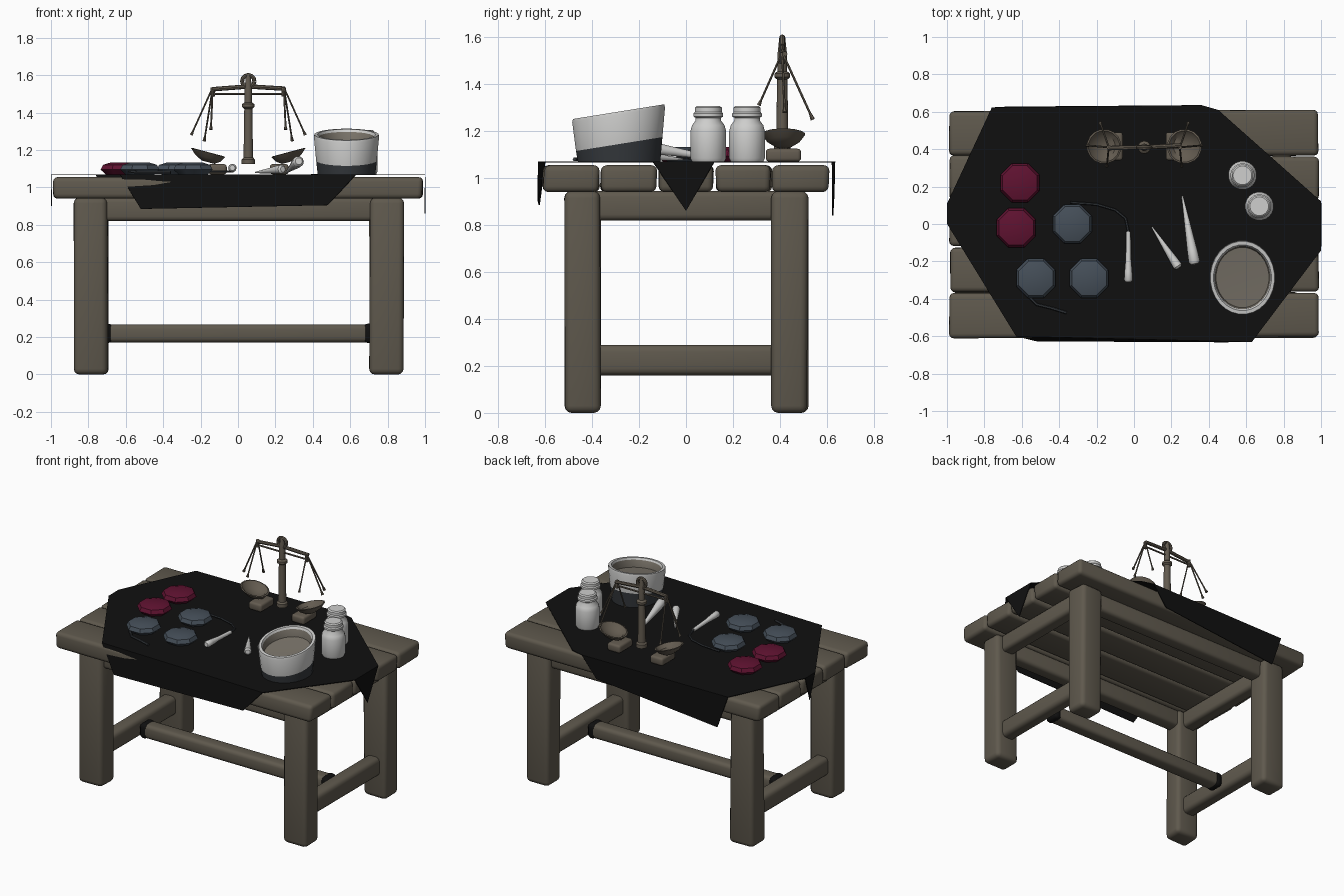
import bpy, bmesh, math, random
from mathutils import Vector

if "Cube" in bpy.data.objects:
    bpy.data.objects.remove(bpy.data.objects["Cube"])
random.seed(4)


def mat(name, r, g, b):
    m = bpy.data.materials.new(name)
    m.diffuse_color = (r, g, b, 1)
    m.use_nodes = True
    m.node_tree.nodes["Principled BSDF"].inputs["Base Color"].default_value = m.diffuse_color
    return m


WOOD = mat("weathered wood", 0.115, 0.1, 0.075)
BRASS = mat("tarnished metal", 0.125, 0.105, 0.08)
CLOTH = mat("black cloth", 0.005, 0.005, 0.005)
WHITE = mat("white ceramic", 0.62, 0.62, 0.61)
GLAZE = mat("dark glaze", 0.035, 0.04, 0.046)
PASTE = mat("bowl contents", 0.19, 0.17, 0.14)
RED = mat("crimson dye", 0.115, 0.006, 0.03)
BLUE = mat("slate dye", 0.06, 0.078, 0.1)


def add(name, bm, mats, smooth=True):
    me = bpy.data.meshes.new(name)
    bmesh.ops.recalc_face_normals(bm, faces=bm.faces)
    bm.to_mesh(me)
    bm.free()
    ob = bpy.data.objects.new(name, me)
    bpy.context.collection.objects.link(ob)
    for m in mats:
        me.materials.append(m)
    if smooth:
        bpy.ops.object.select_all(action='DESELECT')
        ob.select_set(True)
        bpy.context.view_layer.objects.active = ob
        bpy.ops.object.shade_smooth_by_angle(angle=math.radians(40))
    return ob


def box(name, lo, hi, m, bevel=0.02, jitter=0.0, seg=3):
    bm = bmesh.new()
    bmesh.ops.create_cube(bm, size=1)
    for v in bm.verts:
        for i in range(3):
            v.co[i] = (lo[i] + hi[i]) / 2 + v.co[i] * (hi[i] - lo[i])
            v.co[i] += random.uniform(-jitter, jitter) * (i < 2)
    if bevel:
        bmesh.ops.bevel(bm, geom=bm.edges[:], offset=bevel, segments=seg,
                        profile=0.5, affect='EDGES')
    return add(name, bm, [m])


def lathe(name, profile, mats, loc, segs=20, idx=None, shape=None, smooth=True):
    """Revolve (radius, z) points about z; idx gives a material per band."""
    bm = bmesh.new()
    rings = []
    for r, z in profile:
        if r == 0:
            rings.append([bm.verts.new((0, 0, z))] * segs)
        else:
            rings.append([bm.verts.new((r * math.cos(a), r * math.sin(a), z))
                          for a in (math.tau * (k + .5) / segs for k in range(segs))])
    for b in range(len(rings) - 1):
        for k in range(segs):
            j = (k + 1) % segs
            q = [rings[b][k], rings[b][j], rings[b + 1][j], rings[b + 1][k]]
            f = bm.faces.new(list(dict.fromkeys(q)))
            f.material_index = idx[b] if idx else 0
    for v in bm.verts:
        if shape:
            shape(v.co)
        v.co += Vector(loc)
    return add(name, bm, mats, smooth)


def tube(name, pts, radii, m, res=2):
    """Tapered tube through points."""
    cu = bpy.data.curves.new(name, 'CURVE')
    cu.dimensions = '3D'
    cu.bevel_depth = 1
    cu.bevel_resolution = res
    cu.use_fill_caps = True
    sp = cu.splines.new('POLY')
    sp.points.add(len(pts) - 1)
    for p, co, r in zip(sp.points, pts, radii):
        p.co = (*co, 1)
        p.radius = r
    tmp = bpy.data.objects.new(name + "_path", cu)
    bpy.context.collection.objects.link(tmp)
    dg = bpy.context.evaluated_depsgraph_get()
    me = bpy.data.meshes.new_from_object(tmp.evaluated_get(dg))
    bpy.data.objects.remove(tmp)
    bm = bmesh.new()
    bm.from_mesh(me)
    for f in bm.faces:
        f.material_index = 0
    return add(name, bm, [m])


# table top planks
for i in range(5):
    y = -0.61 + i * 0.244
    box(f"plank_{i+1}", (-0.985, y + .004, 0.94), (0.985, y + 0.24, 1.055), WOOD, 0.025, 0.006)

# legs, aprons and H-shaped stretchers
for sx in (-1, 1):
    side = "left" if sx < 0 else "right"
    for sy in (-1, 1):
        end = "front" if sy < 0 else "back"
        cx, cy = 0.79 * sx + .004, 0.442 * sy
        box(f"{end}_{side}_leg", (cx - .09, cy - .075, 0), (cx + .09, cy + .075, 0.945), WOOD, 0.03, 0.006)
    x = 0.79 * sx
    box(f"{side}_apron", (x - .05, -0.4, 0.82), (x + .05, 0.4, 0.945), WOOD, 0.025)
    box(f"{side}_stretcher", (x - .05, -0.4, 0.16), (x + .05, 0.4, 0.29), WOOD, 0.03)
    box(f"{side}_stretcher_joint", (0.7 * sx - .03, -0.054, 0.168), (0.7 * sx + .03, 0.054, 0.272), CLOTH, 0.025)
for sy in (-1, 1):
    box("front_apron" if sy < 0 else "back_apron",
        (-0.73, 0.43 * sy - .05, 0.82), (0.73, 0.43 * sy + .05, 0.945), WOOD, 0.025)
box("long_stretcher", (-0.72, -0.05, 0.172), (0.72, 0.05, 0.268), WOOD, 0.025)

# cloth: flat sheet with a hanging flap on each side
bm = bmesh.new()
Z = 1.068
sheet = [(-.76, .622), (.36, .635), (.45, .61), (1, .12), (1, -.14), (.63, -.63), (-.63, -.6), (-.998, 0), (-.998, .11)]
V = [bm.verts.new((x, y, Z)) for x, y in sheet]
bm.faces.new(V)
for a, b, low in ((0, 1, [(.25, .63, .93), (-.68, .625, .84)]),
                  (3, 4, [(1, 0, .86)]),
                  (5, 6, [(-.52, -.625, .885), (.48, -.63, .905)]),
                  (7, 8, [(-.997, .06, .9)])):
    bm.faces.new([V[b], V[a]] + [bm.verts.new(p) for p in (low if a in (3, 7) else low[::-1])])
cloth = add("cloth", bm, [CLOTH], False)
mod = cloth.modifiers.new("thickness", 'SOLIDIFY')
mod.thickness = 0.005
mod.offset = 0


# large slanted mixing bowl
def slant(co):
    co.y *= 1.14
    if co.z > .05:
        co.z += .16 * co.y
        co.y -= .02 * (co.z - .1)


lathe("mixing_bowl", [(0, 0), (.155, 0), (.163, .075), (.175, .2), (.172, .213), (.155, .213),
                      (.148, .2), (.142, .15), (0, .145)],
      [WHITE, GLAZE, PASTE], (.58, -.285, 1.07), 28, [1, 1, 0, 0, 0, 0, 2, 2], slant)

# two storage jars
for i, (x, y) in enumerate(((.58, .26), (.67, .095))):
    lathe(f"jar_{i+1}", [(0, 0), (.07, 0), (.077, .015), (.077, .13), (.07, .155), (.055, .175), (.055, .187),
                         (.064, .192), (.064, .205), (.058, .212), (.058, .23), (.05, .237), (0, .237)],
          [WHITE], (x, y, 1.07))

# octagonal dye cakes
for i, (x, y, m) in enumerate(((-.61, .22, RED), (-.63, -.02, RED), (-.33, 0, BLUE), (-.525, -.29, BLUE),
                               (-.24, -.29, BLUE))):
    lathe(f"dye_cake_{i+1}", [(0, 0), (.085, 0), (.113, .025), (.1, .05), (.06, .062), (0, .062)],
          [m], (x, y, 1.07), 8)

# balance scale: post and finial
SX, SY = .055, .41
lathe("scale_post", [(0, 1.125), (.036, 1.125), (.036, 1.15), (.026, 1.16), (.022, 1.42), (.034, 1.43), (.034, 1.445),
                     (.02, 1.455), (.02, 1.53), (.012, 1.605), (0, 1.605)], [BRASS], (SX, SY, 0), 14)
ring = [(SX + .033 * math.cos(a), SY, 1.568 + .033 * math.sin(a)) for a in (math.tau * k / 12 for k in range(13))]
tube("scale_finial_ring", ring, [.011] * 13, BRASS)

# balance beam, chains, pans and weights
tube("scale_beam", [(-.135, SY - .004, 1.525), (SX, SY, 1.54), (.25, SY + .01, 1.528)], [.012] * 3, BRASS)
tube("scale_lower_bar", [(-.13, SY, 1.5), (SX, SY, 1.5), (.245, SY, 1.5)], [.006] * 3, BRASS)
for s in (-1, 1):
    side = "left" if s < 0 else "right"
    top = (SX + .19 * s, SY, 1.535)
    tube(f"{side}_beam_hook", [top, (top[0], SY, 1.485)], [.012, .012], BRASS)
    for k, (dx, y, z) in enumerate(((.305, .42, 1.28), (.2, .31, 1.31), (.235, .54, 1.25))):
        end = Vector((SX + dx * s, y, z))
        mid = Vector(top).lerp(end, .9)
        tube(f"{side}_chain_{k+1}", [top, mid, end], [.005, .005, .01], BRASS, 1)
    tilt = math.tan(math.radians(15)) * s

    def lean(co, t=tilt):
        co.z += co.x * t

    lathe(f"{side}_pan", [(0, 0), (.035, 0), (.07, .022), (.093, .052), (.084, .054), (.06, .026), (0, .012)],
          [BRASS], (SX + .215 * s, .415, 1.135), 16, None, lean)
    wx = SX + .165 * s
    box(f"{side}_weight", (wx - .05, .34, 1.07), (wx + .05, .49, 1.125), BRASS, .015)

# white tapered tools
for i, (a, b, r) in enumerate((((-.03, -.31, 1.105), (-.03, -.04, 1.09), .024),
                               ((.24, -.235, 1.098), (.095, -.015, 1.08), .026),
                               ((.325, -.215, 1.14), (.258, .15, 1.08), .032))):
    a, b = Vector(a), Vector(b)
    fr = (0, .04, .2, .45, 1)
    rr = (.6, .95, .85, .62, .15 if i else .5)
    tube(f"tool_{i+1}", [a.lerp(b, t) for t in fr], [r * k for k in rr], WHITE, 3)

# loose cords
tube("cord_back", [(-.03, -.04, 1.09), (-.045, .03, 1.085), (-.1, .075, 1.085), (-.2, .105, 1.085), (-.34, .115, 1.085)],
     [.007] * 5, GLAZE, 1)
tube("cord_front", [(-.58, -.37, 1.085), (-.52, -.43, 1.08), (-.44, -.45, 1.08), (-.36, -.475, 1.08)],
     [.008] * 4, GLAZE, 1)
